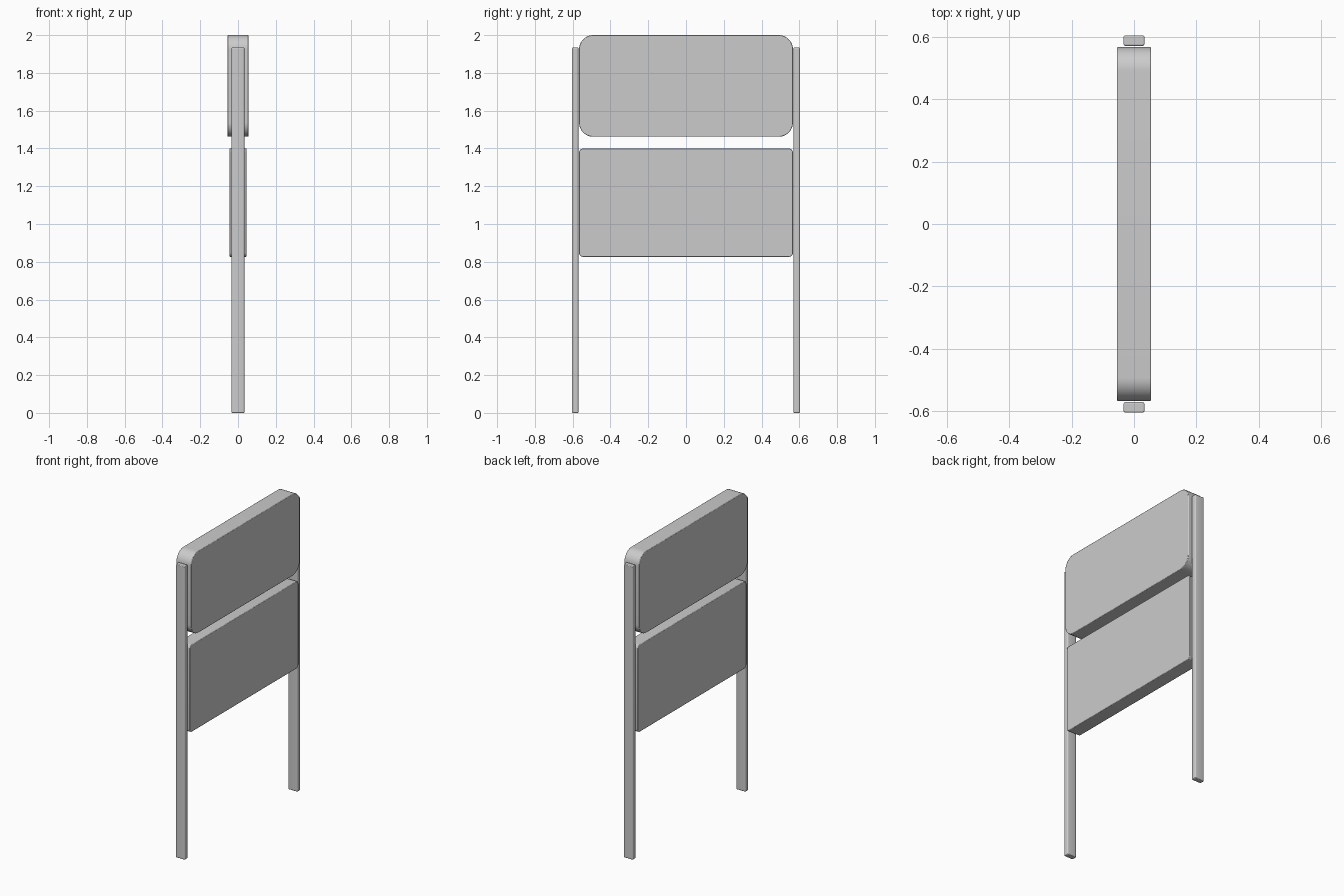
import bpy, bmesh, math

if "Cube" in bpy.data.objects:
    bpy.data.objects.remove(bpy.data.objects["Cube"])


def slab(name, size, center, corner, rim, axis, segs=8):
    """Box with rounded corners along one axis and a small softened rim."""
    bm = bmesh.new()
    bmesh.ops.create_cube(bm, size=1)
    bmesh.ops.scale(bm, vec=size, verts=bm.verts)
    edges = [e for e in bm.edges
             if abs((e.verts[0].co - e.verts[1].co)[axis]) > 1e-4]
    bmesh.ops.bevel(bm, geom=edges, offset=corner, segments=segs,
                    profile=0.5, affect='EDGES')
    mesh = bpy.data.meshes.new(name)
    bm.to_mesh(mesh)
    bm.free()
    obj = bpy.data.objects.new(name, mesh)
    obj.location = center
    bpy.context.collection.objects.link(obj)
    bevel = obj.modifiers.new("soft_rim", 'BEVEL')
    bevel.width = rim
    bevel.segments = 2
    bevel.limit_method = 'ANGLE'
    bevel.angle_limit = math.radians(40)
    bpy.ops.object.select_all(action='DESELECT')
    obj.select_set(True)
    bpy.context.view_layer.objects.active = obj
    bpy.ops.object.shade_smooth_by_angle(angle=math.radians(35))
    return obj


# Upper and lower sign boards
slab("upper_board", (0.11, 1.132, 0.538), (0, 0, 1.731), 0.075, 0.003, 0, 12)
slab("lower_board", (0.09, 1.132, 0.574), (0, 0, 1.113), 0.022, 0.003, 0, 6)

# Pair of support posts
for side, label in ((-1, "front"), (1, "back")):
    slab(label + "_post", (0.068, 0.034, 1.934), (0, side * 0.587, 0.967),
         0.008, 0.004, 2, 4)
